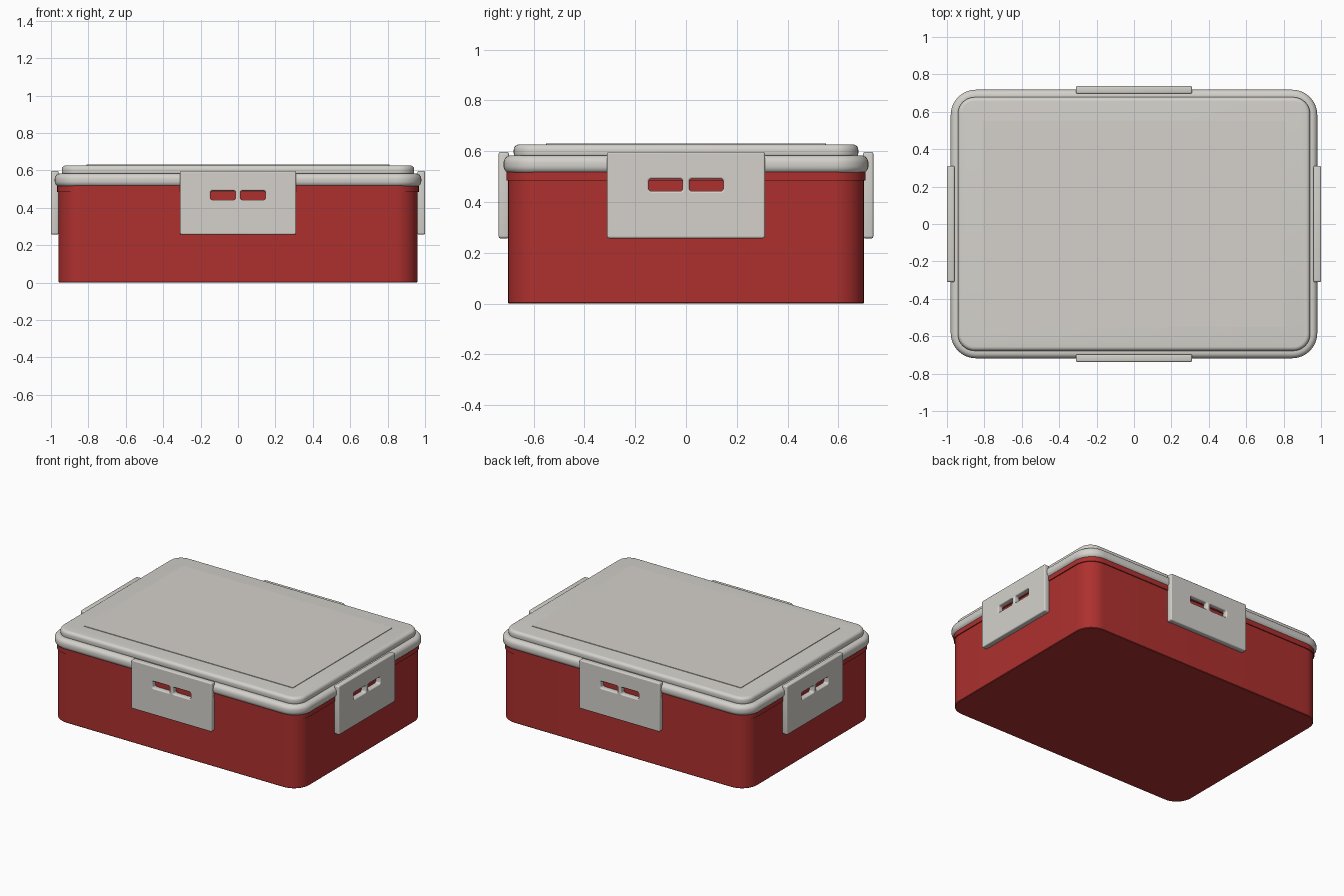
import bpy, bmesh
from math import sin, cos, pi, radians

if "Cube" in bpy.data.objects:
    bpy.data.objects.remove(bpy.data.objects["Cube"])

RED = bpy.data.materials.new("red_plastic")
RED.diffuse_color = (0.42, 0.03, 0.028, 1)
RED.use_nodes = True
RED.node_tree.nodes["Principled BSDF"].inputs["Base Color"].default_value = RED.diffuse_color
LIGHT = bpy.data.materials.new("light_plastic")
LIGHT.diffuse_color = (0.66, 0.64, 0.60, 1)
LIGHT.use_nodes = True
LIGHT.node_tree.nodes["Principled BSDF"].inputs["Base Color"].default_value = LIGHT.diffuse_color


def rounded_rect(hx, hy, r, n=10):
    pts = []
    for i, (sx, sy) in enumerate([(1, 1), (-1, 1), (-1, -1), (1, -1)]):
        for k in range(n + 1):
            a = (i + k / n) * pi / 2
            pts.append((sx * (hx - r) + r * cos(a), sy * (hy - r) + r * sin(a)))
    return pts


def smooth(ob):
    bpy.ops.object.select_all(action='DESELECT')
    ob.select_set(True)
    bpy.context.view_layer.objects.active = ob
    bpy.ops.object.shade_smooth_by_angle(angle=radians(35))


def slab(name, hx, hy, r, profile, mat):
    """Stack rounded rectangles through (inset, z) pairs and cap both ends."""
    bm = bmesh.new()
    loops = [[bm.verts.new((x, y, z)) for x, y in
              rounded_rect(hx - d, hy - d, max(r - d, 0.004))] for d, z in profile]
    for a, b in zip(loops, loops[1:]):
        for i in range(len(a)):
            j = (i + 1) % len(a)
            bm.faces.new((a[i], a[j], b[j], b[i]))
    bm.faces.new(loops[0][::-1])
    bm.faces.new(loops[-1])
    me = bpy.data.meshes.new(name)
    bm.to_mesh(me)
    bm.free()
    me.materials.append(mat)
    ob = bpy.data.objects.new(name, me)
    bpy.context.collection.objects.link(ob)
    smooth(ob)


def rounded(z0, z1, b, n=6):
    """Side profile with edges rounded by b."""
    arc = [(b * (1 - cos(i / n * pi / 2)), b * (1 - sin(i / n * pi / 2))) for i in range(n + 1)]
    low = [(d, z0 + h) for d, h in arc[::-1]]
    return low + [(d, z1 - h) for d, h in arc]


# Container and its collar
slab("container_body", 0.96, 0.70, 0.12, [(0.004, 0), (0, 0.004), (0, 0.53)], RED)
slab("container_collar", 0.967, 0.707, 0.127, [(0, 0.485), (0, 0.53)], RED)

# Lid: overhanging rim, raised top and thin inset panel
slab("lid_rim", 0.98, 0.718, 0.135, rounded(0.512, 0.584, 0.03), LIGHT)
slab("lid_top", 0.942, 0.678, 0.09, rounded(0.57, 0.627, 0.022), LIGHT)
slab("lid_panel", 0.81, 0.55, 0.004, [(0, 0.62), (0, 0.631)], LIGHT)


# Latches: flat plates with two rounded slots, lying on each side
def latch(name, loc, turn):
    cu = bpy.data.curves.new(name, 'CURVE')
    cu.dimensions = '2D'
    cu.fill_mode = 'BOTH'
    b = 0.007
    cu.extrude, cu.bevel_depth, cu.bevel_resolution, cu.offset = 0.02 - b, b, 2, -b
    for cx, cz, hx, hz, r in [(0, 0, 0.311, 0.17, 0.01),
                              (-0.08, 0.04, 0.067, 0.024, 0.01),
                              (0.08, 0.04, 0.067, 0.024, 0.01)]:
        pts = rounded_rect(hx, hz, r, 4)
        sp = cu.splines.new('POLY')
        sp.points.add(len(pts) - 1)
        for p, (x, y) in zip(sp.points, pts):
            p.co = (x + cx, y + cz, 0, 1)
        sp.use_cyclic_u = True
    cu.materials.append(LIGHT)
    ob = bpy.data.objects.new(name, cu)
    ob.location = loc
    ob.rotation_euler = (pi / 2, 0, turn)
    bpy.context.collection.objects.link(ob)
    bpy.ops.object.select_all(action='DESELECT')
    ob.select_set(True)
    bpy.context.view_layer.objects.active = ob
    bpy.ops.object.convert(target='MESH')
    smooth(bpy.context.view_layer.objects.active)


for name, x, y, turn in [("front_latch", 0, -0.717, 0), ("right_latch", 0.98, 0, pi / 2),
                         ("back_latch", 0, 0.717, pi), ("left_latch", -0.98, 0, -pi / 2)]:
    latch(name, (x, y, 0.427), turn)
